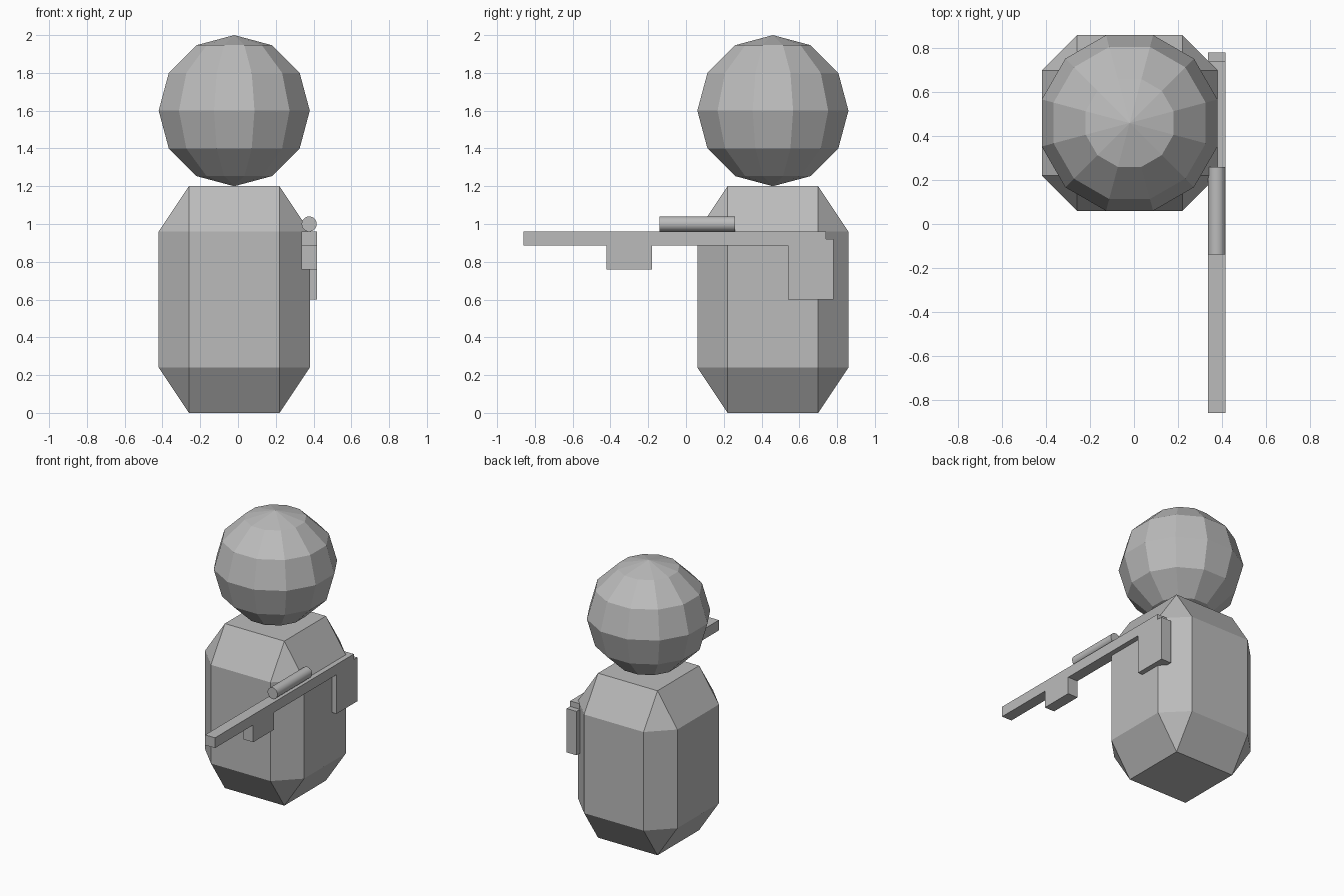
import bpy
import bmesh
from math import cos, pi, radians
from mathutils import Matrix, Vector

default = bpy.data.objects.get("Cube")
if default:
    bpy.data.objects.remove(default, do_unlink=True)

grey = bpy.data.materials.new("plain grey")
grey.use_nodes = True
grey.diffuse_color = (0.5, 0.5, 0.5, 1)
grey.node_tree.nodes["Principled BSDF"].inputs["Base Color"].default_value = grey.diffuse_color


def add_part(name, bm, place=Matrix()):
    """Turn a bmesh into a placed, grey object."""
    bmesh.ops.transform(bm, matrix=place, verts=bm.verts)
    bmesh.ops.recalc_face_normals(bm, faces=bm.faces)
    mesh = bpy.data.meshes.new(name)
    bm.to_mesh(mesh)
    bm.free()
    mesh.materials.append(grey)
    obj = bpy.data.objects.new(name, mesh)
    bpy.context.collection.objects.link(obj)
    return obj


def scaled(x, y, z):
    return Matrix.Diagonal((x, y, z, 1))


CENTRE = Vector((-0.02, 0.46, 0))
RADIUS = 0.4

# Body: a cube chamfered on every edge, then stretched upward
bm = bmesh.new()
bmesh.ops.create_cube(bm, size=2 * RADIUS)
bmesh.ops.bevel(bm, geom=bm.edges[:], offset=0.16, offset_type='OFFSET',
                segments=1, affect='EDGES', profile=0.5)
add_part("body", bm, Matrix.Translation(CENTRE + Vector((0, 0, 0.6))) @ scaled(1, 1, 1.5))

# Head: faceted sphere with flat sides facing front, back, left and right
SEGMENTS = 12
bm = bmesh.new()
bmesh.ops.create_uvsphere(bm, u_segments=SEGMENTS, v_segments=6, radius=RADIUS)
widen = 1 / cos(pi / SEGMENTS)
add_part("head", bm, Matrix.Translation(CENTRE + Vector((0, 0, 1.6)))
         @ Matrix.Rotation(pi / SEGMENTS, 4, 'Z') @ scaled(widen, widen, 1))

# Rifle: one side profile (y, z) extruded across its width
GUN_X, GUN_HALF = 0.377, 0.04
profile = [(-0.86, 0.96), (-0.86, 0.885), (-0.42, 0.885), (-0.42, 0.76),
           (-0.18, 0.76), (-0.18, 0.885), (0.54, 0.885), (0.54, 0.6),
           (0.78, 0.6), (0.78, 0.92), (0.74, 0.92), (0.74, 0.96)]
bm = bmesh.new()
side = bm.faces.new([bm.verts.new((GUN_X - GUN_HALF, y, z)) for y, z in profile])
grown = bmesh.ops.extrude_face_region(bm, geom=[side], use_keep_orig=True)
bmesh.ops.translate(bm, vec=(2 * GUN_HALF, 0, 0),
                    verts=[v for v in grown["geom"] if isinstance(v, bmesh.types.BMVert)])
add_part("rifle", bm)

# Scope: cylinder resting on top of the rifle
bm = bmesh.new()
bmesh.ops.create_cone(bm, cap_ends=True, segments=32, radius1=GUN_HALF,
                      radius2=GUN_HALF, depth=0.4)
scope = add_part("scope", bm, Matrix.Translation((GUN_X, 0.06, 1.0))
                 @ Matrix.Rotation(radians(90), 4, 'X'))
bpy.ops.object.select_all(action='DESELECT')
scope.select_set(True)
bpy.context.view_layer.objects.active = scope
bpy.ops.object.shade_smooth_by_angle(angle=radians(30))
